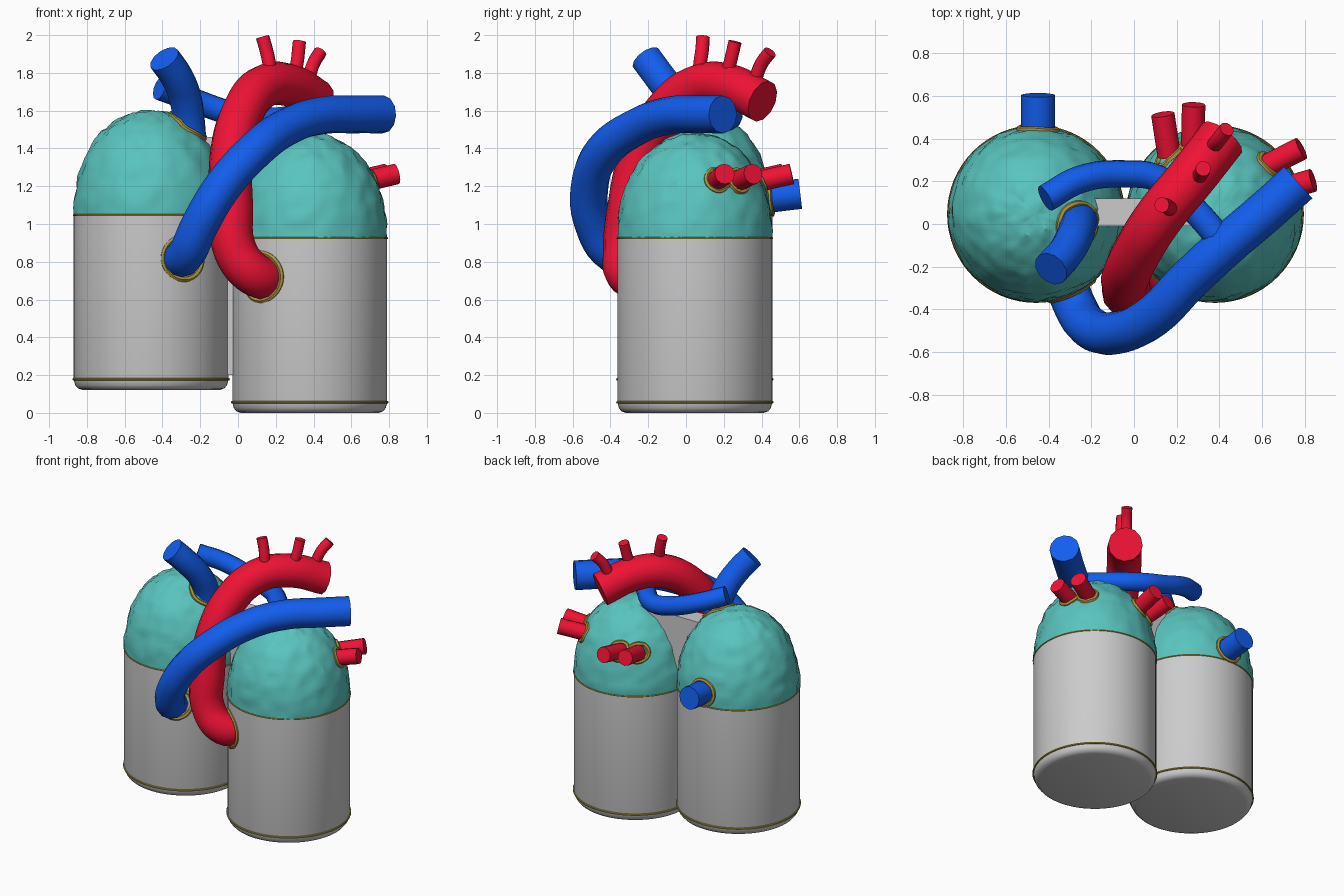
import bpy, bmesh, math
from mathutils import Vector, noise

if "Cube" in bpy.data.objects:
    bpy.data.objects.remove(bpy.data.objects["Cube"])


def material(name, rgb):
    m = bpy.data.materials.new(name)
    m.diffuse_color = (*rgb, 1)
    m.use_nodes = True
    m.node_tree.nodes["Principled BSDF"].inputs["Base Color"].default_value = m.diffuse_color
    return m


TEAL = material("teal", (0.10, 0.55, 0.51))
RED = material("red", (0.87, 0.006, 0.035))
BLUE = material("blue", (0.006, 0.11, 0.85))
GOLD = material("gold", (0.40, 0.29, 0.05))
R, CY = 0.41, 0.047


def finish(ob, mat=None, angle=40):
    if mat:
        ob.data.materials.clear()
        ob.data.materials.append(mat)
    bpy.ops.object.select_all(action='DESELECT')
    ob.select_set(True)
    bpy.context.view_layer.objects.active = ob
    if ob.type == 'CURVE':
        bpy.ops.object.convert(target='MESH')
        ob = bpy.context.object
    bpy.ops.object.shade_smooth_by_angle(angle=math.radians(angle))
    return ob


def lathe(name, profile, loc, mat=None, steps=64, rough=0, angle=40):
    bm = bmesh.new()
    vs = [bm.verts.new((r, 0, z)) for r, z in profile]
    es = [bm.edges.new(p) for p in zip(vs, vs[1:])]
    bmesh.ops.spin(bm, geom=vs + es, cent=(0, 0, 0), axis=(0, 0, 1),
                   angle=2 * math.pi, steps=steps)
    bmesh.ops.remove_doubles(bm, verts=bm.verts, dist=0.0005)
    bmesh.ops.recalc_face_normals(bm, faces=bm.faces)
    if rough:
        bm.normal_update()
        for v in bm.verts:
            if v.co.z > 0.01:
                p = v.co + Vector(loc)
                v.co += v.normal * rough * (noise.noise(p * 14) + 0.5 * noise.noise(p * 32))
    me = bpy.data.meshes.new(name)
    bm.to_mesh(me)
    bm.free()
    ob = bpy.data.objects.new(name, me)
    bpy.context.collection.objects.link(ob)
    ob.location = loc
    return finish(ob, mat, angle)


def tube(name, pts, r, mat, res=4, closed=False):
    cu = bpy.data.curves.new(name, 'CURVE')
    cu.dimensions = '3D'
    cu.bevel_depth, cu.bevel_resolution = r, res
    cu.use_fill_caps = not closed
    cu.resolution_u = 2 if closed else 6
    sp = cu.splines.new('BEZIER')
    sp.bezier_points.add(len(pts) - 1)
    for b, p in zip(sp.bezier_points, pts):
        b.co = p
        b.handle_left_type = b.handle_right_type = 'AUTO'
    sp.use_cyclic_u = closed
    ob = bpy.data.objects.new(name, cu)
    bpy.context.collection.objects.link(ob)
    return finish(ob, mat)


def collar(name, chamber, at, direction, r):
    """Gold seam that follows the chamber surface around a vessel."""
    bpy.context.view_layer.update()
    d = Vector(direction).normalized()
    u = d.orthogonal().normalized()
    w = d.cross(u)
    inv = chamber.matrix_world.inverted()
    pts = []
    for i in range(24):
        a = 2 * math.pi * i / 24
        q = Vector(at) + r * (u * math.cos(a) + w * math.sin(a))
        hit, loc, _, _ = chamber.ray_cast(inv @ (q + d * 0.4), -d)
        pts.append(chamber.matrix_world @ loc if hit else q)
    tube(name, pts, 0.015, GOLD, res=1, closed=True)


# Two chambers: grey body, rough teal dome and gold seams
bodies, domes = {}, {}
for side, cx, z0 in (("left", -0.46, 0.122), ("right", 0.38, 0.0)):
    bodies[side] = lathe(side + "_body", [(0, 0), (0.365, 0), (0.388, 0.008), (0.402, 0.025),
                         (R, 0.055), (R, 0.925), (0, 0.925)], (cx, CY, z0))
    n = 26
    prof = [(R * math.cos(t) ** 0.95, 0.555 * math.sin(t) ** 0.95)
            for t in (i / n * math.pi / 2 for i in range(n))] + [(0, 0.555)]
    domes[side] = lathe(side + "_dome", prof, (cx, CY, z0 + 0.925), TEAL, 72, 0.012, 25)
    for label, z, w in (("base", 0.056, 0.007), ("dome", 0.925, 0.005)):
        ring = [(R + w * math.cos(a), w * math.sin(a))
                for a in (i * math.pi / 4 for i in range(9))]
        lathe(f"{side}_{label}_seam", ring, (cx, CY, z0 + z), GOLD)

# Web joining the chambers
bpy.ops.mesh.primitive_cube_add(size=1, location=(0, 0.055, 0.83))
web = bpy.context.object
web.name = "joining_web"
web.scale = (0.6, 0.13, 1.26)

# Main arch and its branches
tube("red_arch", [(0.18, -0.2, 0.72), (0.09, -0.305, 0.73), (-0.015, -0.325, 0.86),
                  (-0.035, -0.30, 1.1), (-0.035, -0.24, 1.36), (0.02, -0.12, 1.58),
                  (0.13, 0.05, 1.725), (0.27, 0.22, 1.735), (0.415, 0.405, 1.65)], 0.115, RED)
collar("red_arch_collar", bodies["right"], (0.12, -0.272, 0.72), (-0.63, -0.77, 0), 0.125)
for i, pts in enumerate([
        [(0.175, 0.07, 1.75), (0.165, 0.075, 1.85), (0.15, 0.085, 1.92), (0.13, 0.09, 1.99)],
        [(0.28, 0.2, 1.73), (0.31, 0.23, 1.84), (0.325, 0.26, 1.965)],
        [(0.35, 0.34, 1.68), (0.38, 0.375, 1.79), (0.40, 0.4, 1.85), (0.435, 0.445, 1.91)]]):
    tube(f"arch_branch_{i + 1}", pts, 0.036, RED)

# Blue crossing vessel and its rear branch
tube("blue_trunk", [(-0.33, -0.24, 0.81), (-0.275, -0.39, 0.84), (-0.2, -0.49, 1.0),
                    (-0.08, -0.51, 1.2), (0.08, -0.44, 1.38), (0.27, -0.25, 1.52),
                    (0.45, -0.085, 1.575), (0.62, 0.06, 1.58), (0.77, 0.195, 1.58)], 0.1, BLUE)
collar("blue_trunk_collar", bodies["left"], (-0.285, -0.326, 0.82), (0.43, -0.9, 0), 0.113)
tube("blue_rear_branch", [(-0.415, 0.12, 1.72), (-0.25, 0.21, 1.66), (-0.05, 0.235, 1.59),
                          (0.12, 0.21, 1.555), (0.27, 0.08, 1.56), (0.42, -0.09, 1.575)],
     0.065, BLUE)

# Blue inlets on the left dome
tube("upper_inlet", [(-0.25, 0.03, 1.40), (-0.26, 0.0, 1.54), (-0.28, -0.06, 1.67),
                     (-0.325, -0.14, 1.78), (-0.39, -0.21, 1.875)], 0.086, BLUE)
collar("upper_inlet_collar", domes["left"], (-0.27, 0.0, 1.5), (0.25, -0.1, 1), 0.1)
tube("rear_inlet", [(-0.45, 0.36, 1.13), (-0.45, 0.605, 1.16)], 0.08, BLUE)
collar("rear_inlet_collar", domes["left"], (-0.45, 0.45, 1.14), (0, 1, 0.1), 0.088)

# Red inlets on the right dome
for i, (a, b) in enumerate([((0.165, 0.32, 1.22), (0.135, 0.515, 1.265)),
                            ((0.275, 0.36, 1.22), (0.28, 0.56, 1.265)),
                            ((0.6, 0.26, 1.22), (0.785, 0.355, 1.265)),
                            ((0.65, 0.15, 1.22), (0.84, 0.205, 1.265))]):
    d = Vector(b) - Vector(a)
    tube(f"side_inlet_{i + 1}", [a, b], 0.055, RED)
    collar(f"side_inlet_collar_{i + 1}", domes["right"], Vector(a) + d * 0.3, d, 0.06)
